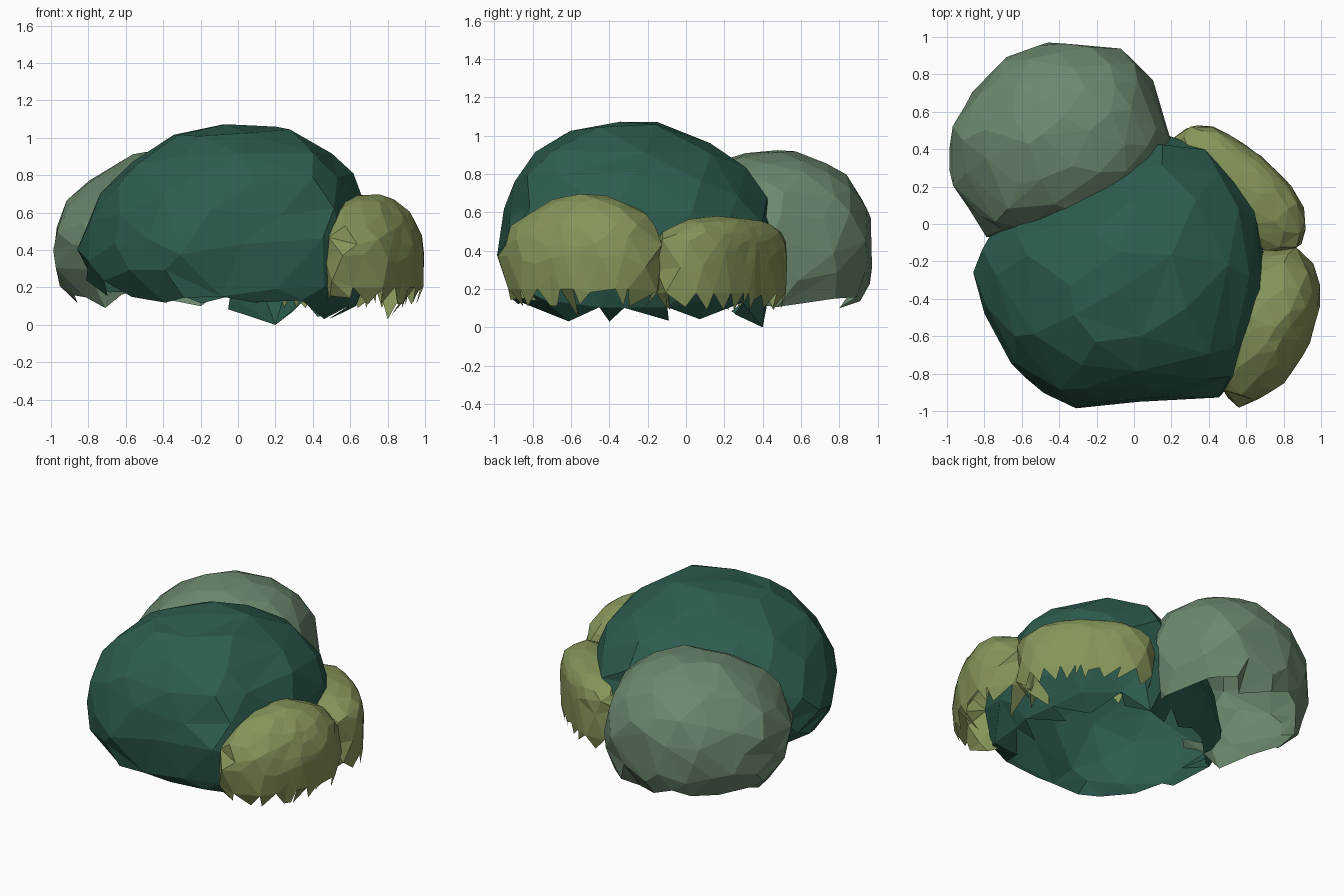
import bpy, bmesh, math, random
from mathutils import Vector
from mathutils.bvhtree import BVHTree

random.seed(11)
if "Cube" in bpy.data.objects:
    bpy.data.objects.remove(bpy.data.objects["Cube"], do_unlink=True)


def material(name, rgb):
    m = bpy.data.materials.new(name)
    m.use_nodes = True
    m.diffuse_color = (*rgb, 1)
    bsdf = next(n for n in m.node_tree.nodes if n.type == "BSDF_PRINCIPLED")
    bsdf.inputs["Base Color"].default_value = (*rgb, 1)
    bsdf.inputs["Roughness"].default_value = 0.9
    return m


def spread(v, p):
    """Power that keeps the sign: below 1 makes the shape boxier."""
    return math.copysign(abs(v) ** p, v)


def reach(outline, centre):
    """Distance from the centre to the straight-edged plan outline, by angle."""
    polar = sorted((math.atan2(y - centre[1], x - centre[0]),
                    math.hypot(x - centre[0], y - centre[1])) for x, y in outline)
    turn = 2 * math.pi
    polar = [(polar[-1][0] - turn, polar[-1][1])] + polar + [(polar[0][0] + turn, polar[0][1])]

    def radius(t):
        for (a, r), (b, s) in zip(polar, polar[1:]):
            if a <= t <= b:
                return r * s * math.sin(b - a) / (r * math.sin(t - a) + s * math.sin(b - t))
        return polar[0][1]
    return radius


def inside(tree, p):
    spot, normal, _, _ = tree.find_nearest(p)
    return (p - spot).dot(normal) < -0.02


def bush(name, mat, centre, outline, middle, top, rim, tilt=0, box=1, lean=(0, 0),
         rough=0.02, spikes=(), within=None, detail=1):
    """Faceted leafy dome, open underneath, with a ragged lower rim.
    Returns the closed shape, so that other domes can be trimmed by it."""
    radius = reach(outline, centre)
    bm = bmesh.new()
    bmesh.ops.create_icosphere(bm, subdivisions=3, radius=1)
    for v in bm.verts:
        wobble = Vector([random.uniform(-0.08, 0.08) for _ in range(3)])
        n = (v.co + wobble).normalized()
        angle = math.atan2(n.y, n.x)
        power = box + lean[0] * math.cos(angle) + lean[1] * math.sin(angle)
        r = radius(angle) * math.hypot(n.x, n.y) ** power * (1 + random.uniform(-rough, rough))
        height = top - middle if n.z > 0 else 0.5
        v.co = (centre[0] + r * math.cos(angle), centre[1] + r * math.sin(angle),
                middle + height * spread(n.z, power) * (1 + random.uniform(-rough, rough)))
    bm.normal_update()
    closed = BVHTree.FromBMesh(bm)

    # Open the underside and make the rim ragged
    def floor(p):
        return rim + tilt * (p.x - centre[0])
    under = [f for f in bm.faces if f.calc_center_median().z < floor(f.calc_center_median())]
    bmesh.ops.delete(bm, geom=under, context="FACES")
    edge = [v for v in bm.verts if v.is_boundary]
    for v in edge:
        v.co.z = max(0.03, floor(v.co) - 0.05, min(v.co.z, floor(v.co) + 0.04))
    for s in map(Vector, spikes):
        min(edge, key=lambda v: (v.co - s).length).co = s

    # Remove what lies wholly inside a larger bush
    if within:
        buried = [f for f in bm.faces if all(inside(within, v.co) for v in f.verts)]
        bmesh.ops.delete(bm, geom=buried, context="FACES")

    mesh = bpy.data.meshes.new(name)
    bm.to_mesh(mesh)
    bm.free()
    mesh.materials.append(mat)
    ob = bpy.data.objects.new(name, mesh)
    bpy.context.collection.objects.link(ob)
    if detail < 1:
        ob.modifiers.new("chunky facets", "DECIMATE").ratio = detail
    return closed


teal = material("dark teal leaves", (0.026, 0.108, 0.080))
sage = material("sage leaves", (0.150, 0.246, 0.156))
olive = material("olive leaves", (0.235, 0.300, 0.100))

# Large main bush
main = bush("main_bush", teal, (-0.05, -0.28),
            [(-0.87, -0.2), (-0.77, -0.6), (-0.55, -0.88), (-0.3, -0.98), (0.05, -0.96),
             (0.44, -0.92), (0.58, -0.8), (0.72, -0.3), (0.66, 0.1), (0.42, 0.4),
             (0.2, 0.49), (-0.1, 0.42), (-0.45, 0.22), (-0.77, -0.03)],
            0.4, 1.08, 0.13, tilt=-0.1, box=0.97, lean=(-0.13, 0.11),
            spikes=[(0.2, 0.4, 0)], detail=0.7)

# Pale bush behind
bush("back_bush", sage, (-0.4, 0.45),
     [(-1.01, 0.5), (-0.96, 0.17), (-0.78, -0.07), (-0.45, -0.1), (-0.1, 0),
      (0.13, 0.2), (0.21, 0.47), (0.08, 0.8), (-0.04, 0.92), (-0.3, 0.99),
      (-0.58, 0.95), (-0.72, 0.87), (-0.87, 0.7)],
     0.41, 0.93, 0.15, box=0.96, lean=(-0.12, -0.02),
     spikes=[(-0.71, 0.0, 0.09), (-0.2, 0.8, 0.1)], within=main, detail=0.8)

# Small bushes along the left side
bush("front_side_bush", olive, (0.7, -0.54),
     [(0.88, -0.12), (0.95, -0.2), (1.01, -0.38), (0.94, -0.65), (0.77, -0.89),
      (0.55, -0.98), (0.47, -0.94), (0.44, -0.7), (0.48, -0.4), (0.58, -0.2), (0.72, -0.13)],
     0.36, 0.7, 0.16, box=0.98, lean=(0, -0.08),
     spikes=[(0.8, -0.28, 0.03), (0.82, -0.56, 0.05)], within=main)

bush("rear_side_bush", olive, (0.58, 0.2),
     [(0.2, 0.46), (0.3, 0.53), (0.45, 0.52), (0.7, 0.35), (0.8, 0.25), (0.91, 0.11),
      (0.93, 0), (0.9, -0.14), (0.72, -0.17), (0.55, -0.05), (0.38, 0.12), (0.2, 0.32)],
     0.37, 0.58, 0.14, box=0.76, within=main)
